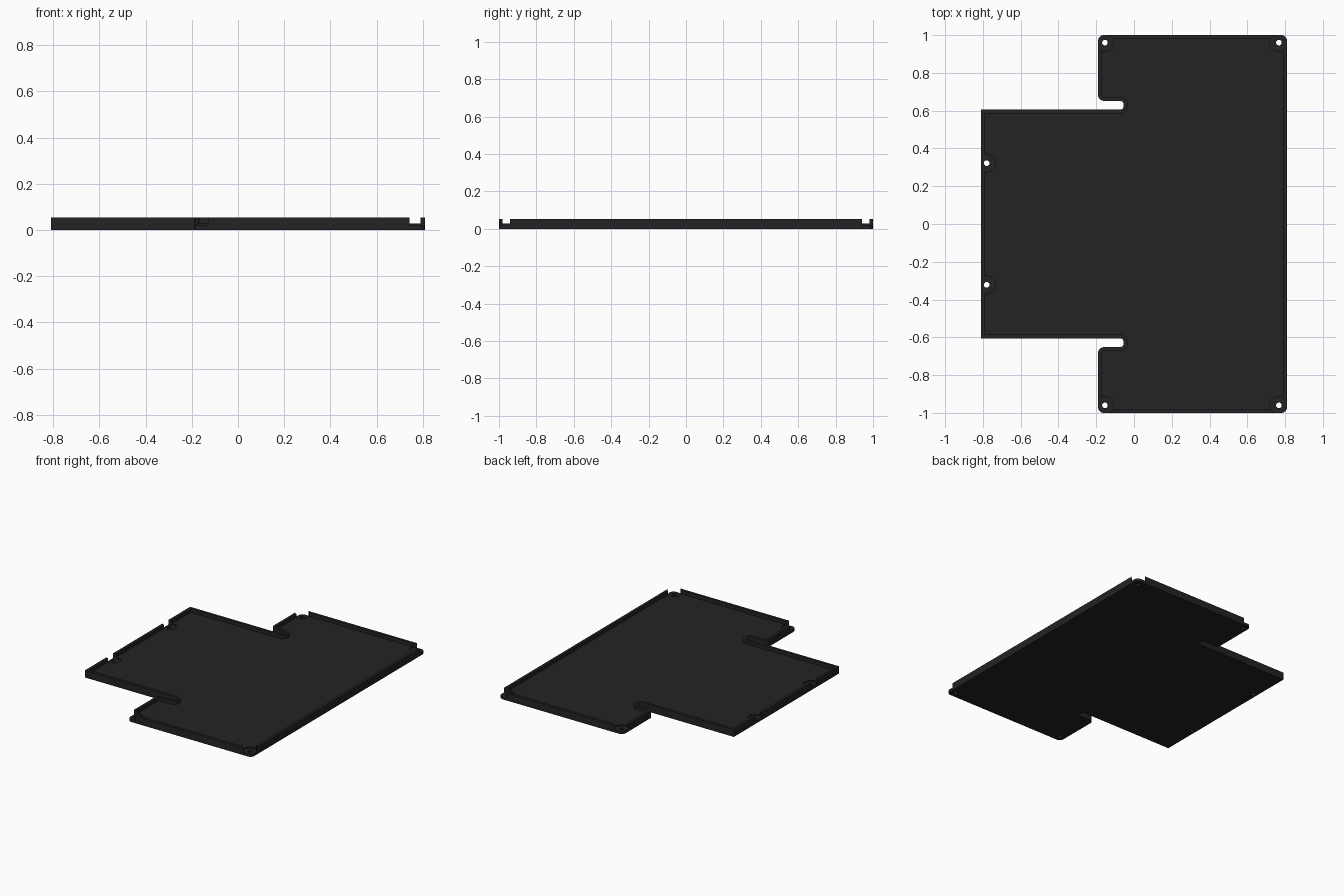
import bpy, bmesh, math
from mathutils import Vector

if "Cube" in bpy.data.objects:
    bpy.data.objects.remove(bpy.data.objects["Cube"])

HEIGHT, FLOOR, PAD, RIM = 0.054, 0.028, 0.02, 0.02

black = bpy.data.materials.new("matte_black")
black.diffuse_color = (0.017, 0.017, 0.017, 1)
black.use_nodes = True
black.node_tree.nodes["Principled BSDF"].inputs["Base Color"].default_value = black.diffuse_color

# upper half of the outline, clockwise: x, y, corner radius
half = [(-0.81, 0.605, 0), (-0.055, 0.605, 0.02), (-0.055, 0.652, 0.02),
        (-0.19, 0.652, 0.03), (-0.19, 1.0, 0.03), (0.81, 1.0, 0.03)]
corners = half + [(x, -y, r) for x, y, r in reversed(half)]


def outline(inset):
    """Rounded outline, moved inwards by the given distance."""
    pts, n = [], len(corners)
    for i, (x, y, r) in enumerate(corners):
        p = Vector((x, y))
        a = (p - Vector(corners[i - 1][:2])).normalized()
        b = (Vector(corners[(i + 1) % n][:2]) - p).normalized()
        convex = a.x * b.y - a.y * b.x < 0
        sign = 1 if convex else -1
        p = p + (b - a) * inset * sign          # shifted corner
        rad = max(r - sign * inset, 0) if r else 0
        if rad < 1e-4:
            pts.append(p)
            continue
        c = p + (b - a) * rad                   # fillet centre
        for k in range(9):
            t = k / 8 * math.pi / 2
            pts.append(c - b * rad * math.cos(t) + a * rad * math.sin(t))
    return pts


def prism(name, pts, z0, z1):
    bm = bmesh.new()
    face = bm.faces.new([bm.verts.new((p.x, p.y, z0)) for p in pts])
    top = bmesh.ops.extrude_face_region(bm, geom=[face])["geom"]
    bmesh.ops.translate(bm, vec=(0, 0, z1 - z0),
                        verts=[v for v in top if isinstance(v, bmesh.types.BMVert)])
    bmesh.ops.recalc_face_normals(bm, faces=bm.faces)
    mesh = bpy.data.meshes.new(name)
    bm.to_mesh(mesh)
    bm.free()
    mesh.materials.append(black)
    ob = bpy.data.objects.new(name, mesh)
    bpy.context.collection.objects.link(ob)
    return ob


def disc(x, y, r, n=32):
    return [Vector((x + r * math.cos(2 * math.pi * k / n),
                    y + r * math.sin(2 * math.pi * k / n))) for k in range(n)]


def cut(target, cutter):
    bpy.context.view_layer.objects.active = target
    mod = target.modifiers.new("cut", 'BOOLEAN')
    mod.operation, mod.solver, mod.object = 'DIFFERENCE', 'EXACT', cutter
    bpy.ops.object.modifier_apply(modifier=mod.name)
    bpy.data.objects.remove(cutter)


# tray with a raised rim
tray = prism("cover_tray", outline(0), 0, HEIGHT)
cut(tray, prism("hollow_cutter", outline(RIM), FLOOR, HEIGHT + 0.05))

# screw seats that open through the rim, and their through holes
for x, y in [(-0.78, 0.322), (-0.154, 0.96), (0.767, 0.96)]:
    for s in (1, -1):
        cut(tray, prism("seat_cutter", disc(x, s * y, 0.047), PAD, HEIGHT + 0.05))
        cut(tray, prism("hole_cutter", disc(x, s * y, 0.015, 24), -0.05, HEIGHT + 0.05))

# smooth the rounded walls, keep the edges sharp
bpy.ops.object.select_all(action='DESELECT')
tray.select_set(True)
bpy.context.view_layer.objects.active = tray
bpy.ops.object.shade_smooth_by_angle(angle=math.radians(30))
